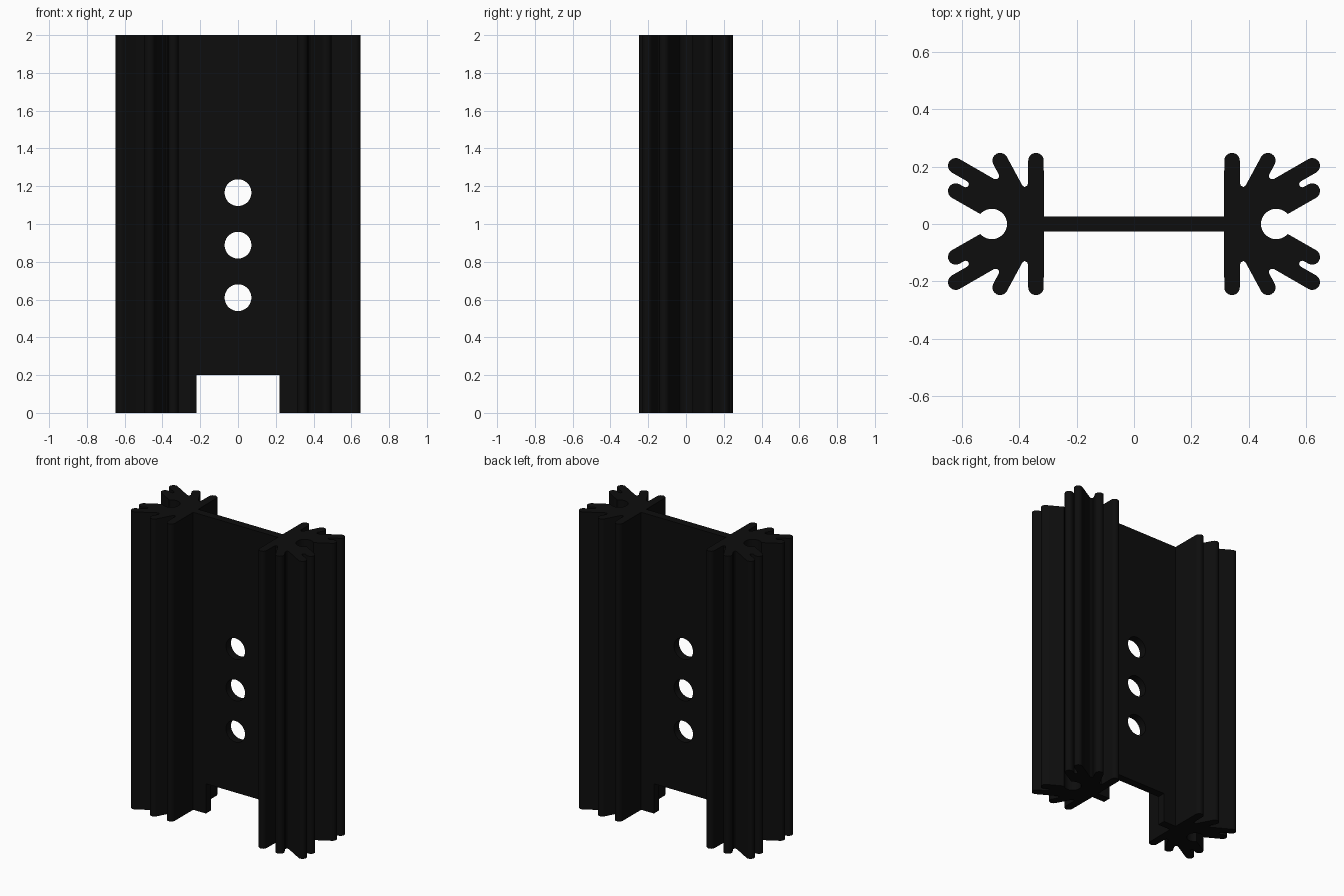
import bpy, bmesh, math
from mathutils import Matrix

if "Cube" in bpy.data.objects:
    bpy.data.objects.remove(bpy.data.objects["Cube"], do_unlink=True)

HEIGHT = 2.0
FIN_R = 0.027       # fin half thickness and tip radius
HUB_X = 0.314       # inner face of each finned rail
BORE_X, BORE_R = 0.496, 0.053

black = bpy.data.materials.new("anodised black")
black.use_nodes = True
colour = (0.004, 0.004, 0.004, 1)
black.diffuse_color = colour
black.node_tree.nodes["Principled BSDF"].inputs["Base Color"].default_value = colour


def arc(cx, cy, r, start, end, steps):
    """Points along an arc, angles in degrees."""
    angles = [math.radians(start + (end - start) * i / steps) for i in range(steps + 1)]
    return [(cx + r * math.cos(a), cy + r * math.sin(a)) for a in angles]


def extruded(name, outlines, depth, matrix):
    """Solid from closed outlines (inner ones become holes), centred on its depth."""
    curve = bpy.data.curves.new(name, 'CURVE')
    curve.dimensions = '2D'
    curve.fill_mode = 'BOTH'
    curve.extrude = depth / 2
    for points in outlines:
        spline = curve.splines.new('POLY')
        spline.points.add(len(points) - 1)
        for p, (x, y) in zip(spline.points, points):
            p.co = (x, y, 0, 1)
        spline.use_cyclic_u = True
    obj = bpy.data.objects.new(name, curve)
    bpy.context.collection.objects.link(obj)
    bpy.ops.object.select_all(action='DESELECT')
    obj.select_set(True)
    bpy.context.view_layer.objects.active = obj
    bpy.ops.object.convert(target='MESH')
    obj = bpy.context.view_layer.objects.active
    bm = bmesh.new()
    bm.from_mesh(obj.data)
    bmesh.ops.remove_doubles(bm, verts=bm.verts, dist=0.0001)
    bmesh.ops.transform(bm, matrix=matrix, verts=bm.verts)
    bmesh.ops.recalc_face_normals(bm, faces=bm.faces)
    bm.to_mesh(obj.data)
    bm.free()
    obj.data.materials.clear()
    obj.data.materials.append(black)
    bpy.ops.object.shade_smooth_by_angle(angle=math.radians(35))
    return obj


def fin_tip(cx, cy, direction):
    """Rounded end of a fin pointing along the given angle."""
    return arc(cx, cy, FIN_R, direction + 90, direction - 90, 10)


# Finned rail: half of the cross-section, from the web round to the cable bore
half = [(HUB_X, 0.0)]
half += fin_tip(0.342, 0.221, 90)
half += [(0.369, 0.143), (0.373, 0.133), (0.382, 0.129), (0.390, 0.135)]
half += fin_tip(0.467, 0.221, 62)
half += [(0.472, 0.173), (0.470, 0.166), (0.474, 0.159), (0.481, 0.156), (0.488, 0.157)]
half += fin_tip(0.622, 0.203, 30)
half += arc(0.587, 0.139, 0.011, 120, 300, 6)
half += fin_tip(0.622, 0.115, 30)
half += arc(BORE_X, 0, BORE_R, 41, 180, 14)

# Mirror front to back; the two end points lie on the centre line
rail = half + [(x, -y) for x, y in reversed(half[1:-1])]
lift = Matrix.Translation((0, 0, HEIGHT / 2))
for side, sign in (("left", 1), ("right", -1)):
    extruded(side + "_finned_rail", [[(sign * x, y) for x, y in rail]], HEIGHT, lift)

# Web plate with a bottom notch and three round holes
NOTCH_X, NOTCH_Z = 0.22, 0.2
plate = [(-HUB_X, 0), (-NOTCH_X, 0), (-NOTCH_X, NOTCH_Z), (NOTCH_X, NOTCH_Z),
         (NOTCH_X, 0), (HUB_X, 0), (HUB_X, HEIGHT), (-HUB_X, HEIGHT)]
holes = [arc(0, z, 0.071, 0, 350, 35) for z in (0.61, 0.888, 1.166)]
extruded("web_plate", [plate] + holes, 0.054, Matrix.Rotation(math.pi / 2, 4, 'X'))
